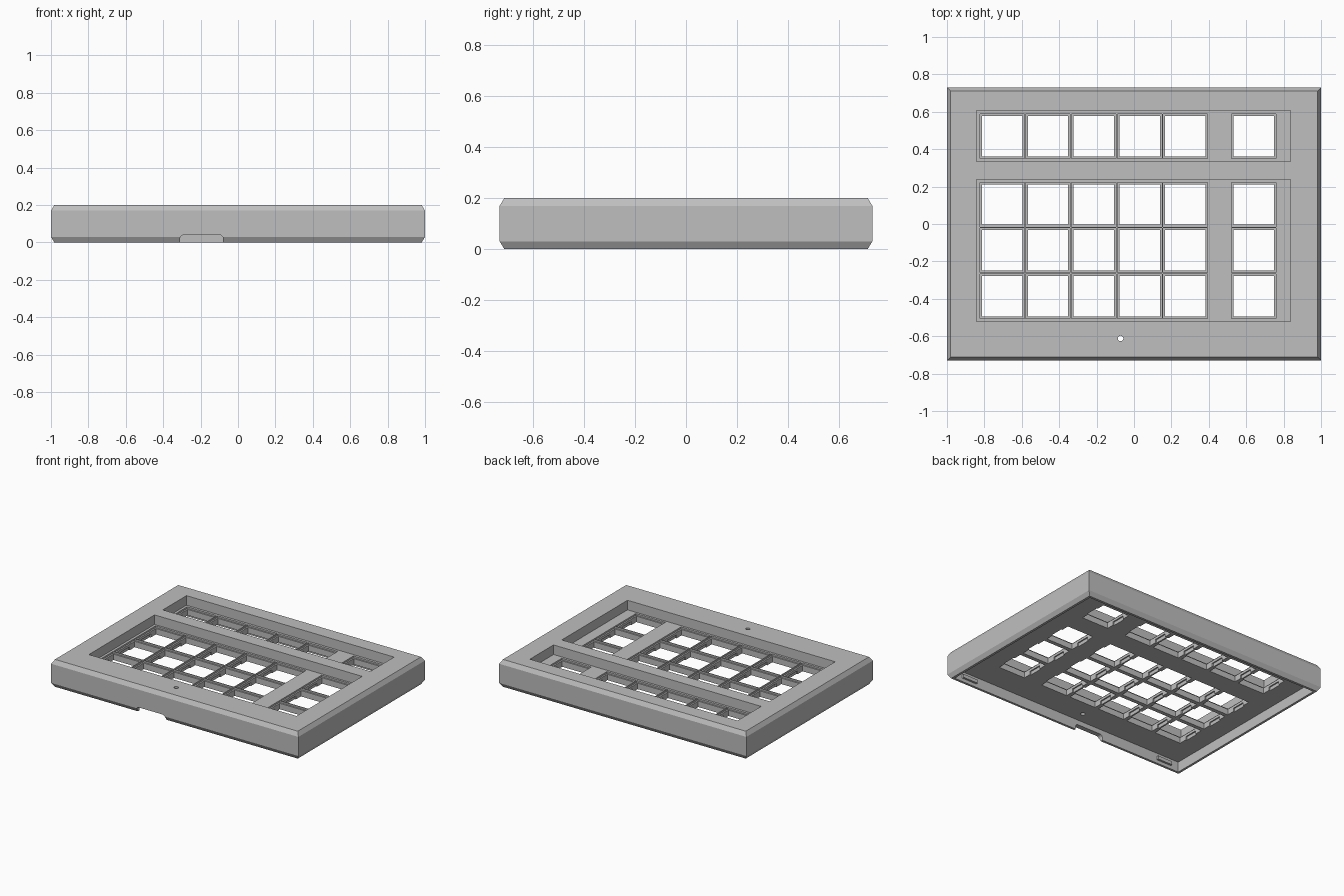
import bpy
import bmesh
import math

default_cube = bpy.data.objects.get("Cube")
if default_cube:
    bpy.data.objects.remove(default_cube, do_unlink=True)

grey = bpy.data.materials.new("plain grey")
grey.use_nodes = True
grey.diffuse_color = (0.52, 0.52, 0.52, 1)
grey.node_tree.nodes["Principled BSDF"].inputs["Base Color"].default_value = grey.diffuse_color


def make_object(name, bm):
    bmesh.ops.recalc_face_normals(bm, faces=bm.faces)
    mesh = bpy.data.meshes.new(name)
    bm.to_mesh(mesh)
    bm.free()
    mesh.materials.append(grey)
    obj = bpy.data.objects.new(name, mesh)
    bpy.context.collection.objects.link(obj)
    return obj


def add_prism(bm, outline, axis, low, high):
    """Extrude a closed outline along y or z."""
    def place(a, b, depth):
        return (a, b, depth) if axis == "z" else (a, depth, b)
    base = bm.faces.new([bm.verts.new(place(a, b, low)) for a, b in outline])
    moved = bmesh.ops.extrude_face_region(bm, geom=[base])["geom"]
    for v in moved:
        if isinstance(v, bmesh.types.BMVert):
            v.co[2 if axis == "z" else 1] = high


def add_box(bm, x0, x1, y0, y1, z0, z1):
    add_prism(bm, [(x0, y0), (x1, y0), (x1, y1), (x0, y1)], "z", z0, z1)


def cut(target, name, bm):
    """Subtract a cutter mesh and bake the result."""
    cutter = make_object(name, bm)
    cutter.hide_render = True
    mod = target.modifiers.new(name, "BOOLEAN")
    mod.operation = "DIFFERENCE"
    mod.solver = "EXACT"
    mod.object = cutter
    graph = bpy.context.evaluated_depsgraph_get()
    baked = bpy.data.meshes.new_from_object(target.evaluated_get(graph))
    target.modifiers.clear()
    target.data = baked
    bpy.data.objects.remove(cutter, do_unlink=True)


# Main dimensions
HALF_X, HALF_Y, HEIGHT = 1.0, 0.73, 0.2
CHAMFER_W, CHAMFER_H, WALL = 0.018, 0.03, 0.035
CEILING, FLOOR = 0.075, 0.13
columns = [-0.705 + 0.245 * i for i in range(5)] + [0.64]
rows = [0.47, 0.104, -0.141, -0.386]
keys = [(x, y) for x in columns for y in rows]

# Case shell: stacked rectangles give the chamfered top and bottom edges
bm = bmesh.new()
rings = []
for inset, z in ((CHAMFER_W, 0), (0, CHAMFER_H), (0, HEIGHT - CHAMFER_H), (CHAMFER_W, HEIGHT)):
    x, y = HALF_X - inset, HALF_Y - inset
    rings.append([bm.verts.new((sx * x, sy * y, z))
                  for sx, sy in ((-1, -1), (1, -1), (1, 1), (-1, 1))])
for lower, upper in zip(rings, rings[1:]):
    for i in range(4):
        j = (i + 1) % 4
        bm.faces.new((lower[i], lower[j], upper[j], upper[i]))
bm.faces.new(rings[0])
bm.faces.new(rings[-1])
case = make_object("keyboard_case", bm)

# Open underside and the two recessed key wells
bm = bmesh.new()
inner_x, inner_y = HALF_X - WALL, HALF_Y - WALL
add_box(bm, -inner_x, inner_x, -inner_y, inner_y, -0.1, CEILING)
for y0, y1 in ((0.334, 0.607), (-0.521, 0.238)):
    add_box(bm, -0.842, 0.838, y0, y1, FLOOR, 0.3)
cut(case, "wells", bm)

# Shallow step around each key, cable notch and indicator hole
bm = bmesh.new()
for x, y in keys:
    add_box(bm, x - 0.119, x + 0.119, y - 0.119, y + 0.119, FLOOR - 0.012, 0.16)
notch = [(-0.31, -0.05), (-0.08, -0.05)]
for cx, start in ((-0.1, 0), (-0.29, 90)):
    for step in range(5):
        a = math.radians(start + step * 22.5)
        notch.append((cx + 0.02 * math.cos(a), 0.02 + 0.02 * math.sin(a)))
add_prism(bm, notch, "y", -0.8, -0.66)
circle = [(-0.072 + 0.015 * math.cos(math.tau * i / 16), -0.612 + 0.015 * math.sin(math.tau * i / 16))
          for i in range(16)]
add_prism(bm, circle, "z", 0.06, 0.3)
cut(case, "details", bm)

# Square key openings
bm = bmesh.new()
for x, y in keys:
    add_box(bm, x - 0.108, x + 0.108, y - 0.108, y + 0.108, 0.05, 0.16)
cut(case, "openings", bm)

# Clip pockets in the underside of each opening
bm = bmesh.new()
for x, y in keys:
    add_box(bm, x - 0.117, x + 0.117, y - 0.05, y + 0.05, 0.05, 0.1)
cut(case, "clip_pockets", bm)

# Small catches on the inside of the front wall
for side, x in (("left", 0.84), ("right", -0.84)):
    bm = bmesh.new()
    add_box(bm, x - 0.06, x + 0.06, -inner_y - 0.01, -inner_y + 0.015, 0.025, 0.05)
    make_object(side + "_catch", bm)
